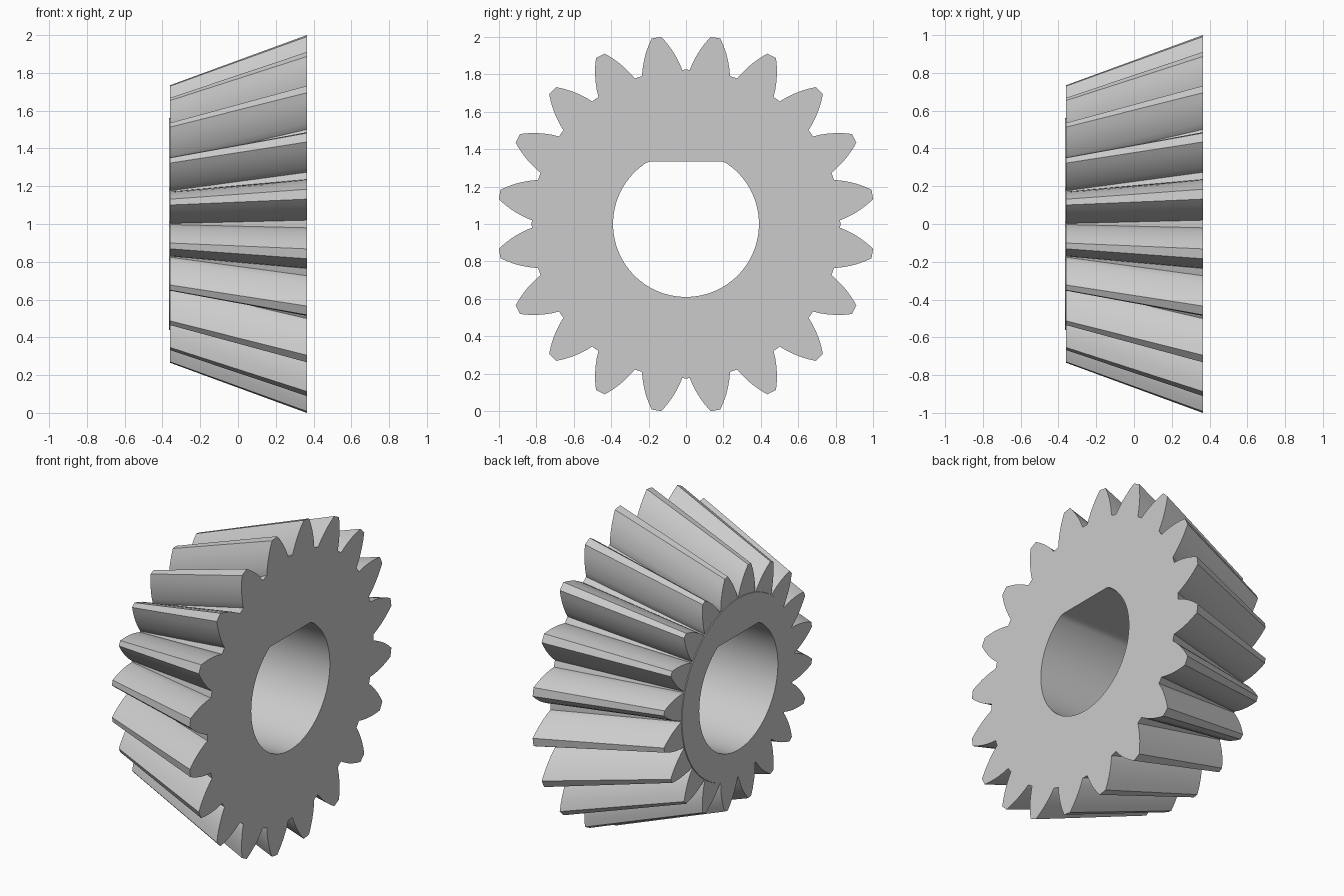
import bpy, bmesh
from math import sin, cos, pi, radians

cube = bpy.data.objects.get("Cube")
if cube:
    bpy.data.objects.remove(cube, do_unlink=True)

TEETH = 20
HALF = 0.365          # half the gear width along x
CENTRE_Z = 1.0
BORE, FLAT = 0.39, 0.333

steel = bpy.data.materials.new("plain grey")
steel.use_nodes = True
GREY = (0.6, 0.6, 0.6, 1)
steel.diffuse_color = GREY
steel.node_tree.nodes["Principled BSDF"].inputs["Base Color"].default_value = GREY


def finish(name, bm):
    bmesh.ops.recalc_face_normals(bm, faces=bm.faces)
    mesh = bpy.data.meshes.new(name)
    bm.to_mesh(mesh)
    bm.free()
    mesh.materials.append(steel)
    obj = bpy.data.objects.new(name, mesh)
    obj.location.z = CENTRE_Z
    bpy.context.collection.objects.link(obj)
    bpy.ops.object.select_all(action='DESELECT')
    obj.select_set(True)
    bpy.context.view_layer.objects.active = obj
    bpy.ops.object.shade_smooth_by_angle(angle=radians(25))
    return obj


def polar(bm, x, r, a):
    return bm.verts.new((x, r * cos(a), r * sin(a)))


# Tapered core with a D-shaped bore
def build_core(segments=120):
    bm = bmesh.new()
    angles = [2 * pi * i / segments for i in range(segments)]

    def bore_ring(x):
        return [bm.verts.new((x, BORE * cos(a), min(BORE * sin(a), FLAT))) for a in angles]

    rings = [bore_ring(-HALF),
             [polar(bm, -HALF, 0.56, a) for a in angles],
             [polar(bm, HALF, 0.825, a) for a in angles],
             bore_ring(HALF)]
    for k in range(4):
        p, q = rings[k], rings[(k + 1) % 4]
        for i in range(segments):
            j = (i + 1) % segments
            bm.faces.new((p[i], p[j], q[j], q[i]))
    return finish("gear_core", bm)


# Tooth section: rounded flanks narrowing from root to tip
def tooth_section(bm, x, angle, root, tip, root_half, tip_half):
    steps = 5
    flank = [(root - 0.02, root_half)]
    for i in range(steps + 1):
        t = i / steps
        bulge = 0.75 * t + 0.25 * t * t
        flank.append((root + (tip - root) * t,
                      root_half + (tip_half - root_half) * bulge))
    right = [polar(bm, x, r, angle - radians(h)) for r, h in flank]
    left = [polar(bm, x, r, angle + radians(h)) for r, h in reversed(flank)]
    return right + left


# Ring of straight bevel teeth
def build_teeth():
    bm = bmesh.new()
    for n in range(TEETH):
        a = 2 * pi * (n + 0.5) / TEETH
        small = tooth_section(bm, -HALF + 0.004, a, 0.56, 0.741, 8.8, 1.2)
        large = tooth_section(bm, HALF, a, 0.825, 1.009, 7.6, 1.5)
        count = len(small)
        for i in range(count):
            j = (i + 1) % count
            bm.faces.new((small[i], small[j], large[j], large[i]))
        bm.faces.new(small)
        bm.faces.new(large)
    return finish("gear_teeth", bm)


build_core()
build_teeth()
